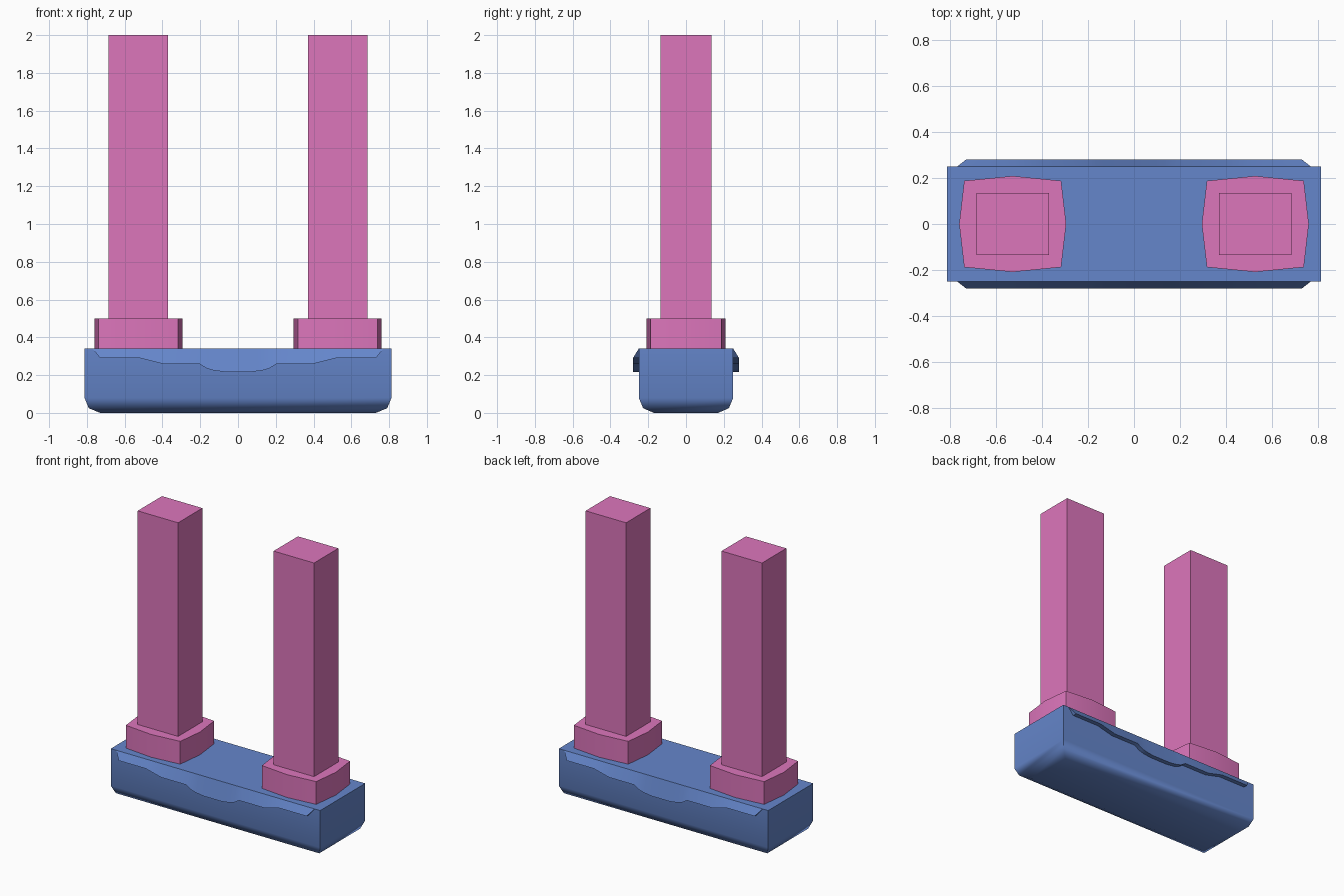
import bpy, bmesh

if "Cube" in bpy.data.objects:
    bpy.data.objects.remove(bpy.data.objects["Cube"])


def material(name, rgb):
    m = bpy.data.materials.new(name)
    m.diffuse_color = (*rgb, 1)
    m.use_nodes = True
    m.node_tree.nodes["Principled BSDF"].inputs["Base Color"].default_value = m.diffuse_color
    return m


BLUE = material("blue", (0.13, 0.24, 0.60))
PINK = material("pink", (0.72, 0.18, 0.50))


def loft(name, rings, mat, angle=0.6):
    """Skin a stack of equal-length closed rings and cap both ends."""
    bm = bmesh.new()
    loops = [[bm.verts.new(p) for p in ring] for ring in rings]
    n = len(loops[0])
    for a, b in zip(loops, loops[1:]):
        for i in range(n):
            j = (i + 1) % n
            bm.faces.new((a[i], a[j], b[j], b[i]))
    bm.faces.new(loops[0])
    bm.faces.new(loops[-1])
    bmesh.ops.recalc_face_normals(bm, faces=bm.faces[:])
    me = bpy.data.meshes.new(name)
    bm.to_mesh(me)
    bm.free()
    me.materials.append(mat)
    ob = bpy.data.objects.new(name, me)
    bpy.context.collection.objects.link(ob)
    bpy.context.view_layer.objects.active = ob
    ob.select_set(True)
    bpy.ops.object.shade_smooth_by_angle(angle=angle)
    ob.select_set(False)
    return ob


def rect(hx, hy, z, cx=0):
    return [(cx - hx, -hy, z), (cx + hx, -hy, z), (cx + hx, hy, z), (cx - hx, hy, z)]


# Foot block with a rounded-under bottom edge
loft("base", [rect(0.73, 0.17, 0.0), rect(0.79, 0.227, 0.025),
              rect(0.813, 0.25, 0.08), rect(0.813, 0.25, 0.34)], BLUE, 0.9)

# Wavy sloped lip along the front and back top edges
half = [(0.73, 0.29), (0.52, 0.29), (0.40, 0.26), (0.205, 0.26),
        (0.165, 0.235), (0.13, 0.225), (0.07, 0.217)]
wave = [(-x, z) for x, z in half] + half[::-1]
for side, label in ((-1, "front"), (1, "back")):
    rings = []
    for i, (x, z) in enumerate(wave):
        end = i in (0, len(wave) - 1)
        top_x = x * 0.77 / 0.73 if end else x
        rings.append([(top_x, side * 0.25, 0.34), (x, side * 0.281, z),
                      (x, side * 0.249, z)])
    loft(label + "_lip", rings, BLUE)

# Two posts, each standing in a slightly bowed collar
collar = [(-0.233, 0), (-0.211, -0.188), (0, -0.209), (0.211, -0.188),
          (0.233, 0), (0.211, 0.188), (0, 0.209), (-0.211, 0.188)]
for s, label in ((-1, "left"), (1, "right")):
    cx = s * 0.528
    loft(label + "_collar", [[(cx + x, y, z) for x, y in collar] for z in (0.34, 0.5)], PINK)
    loft(label + "_post", [rect(0.157, 0.135, z, cx) for z in (0.5, 2.0)], PINK)
